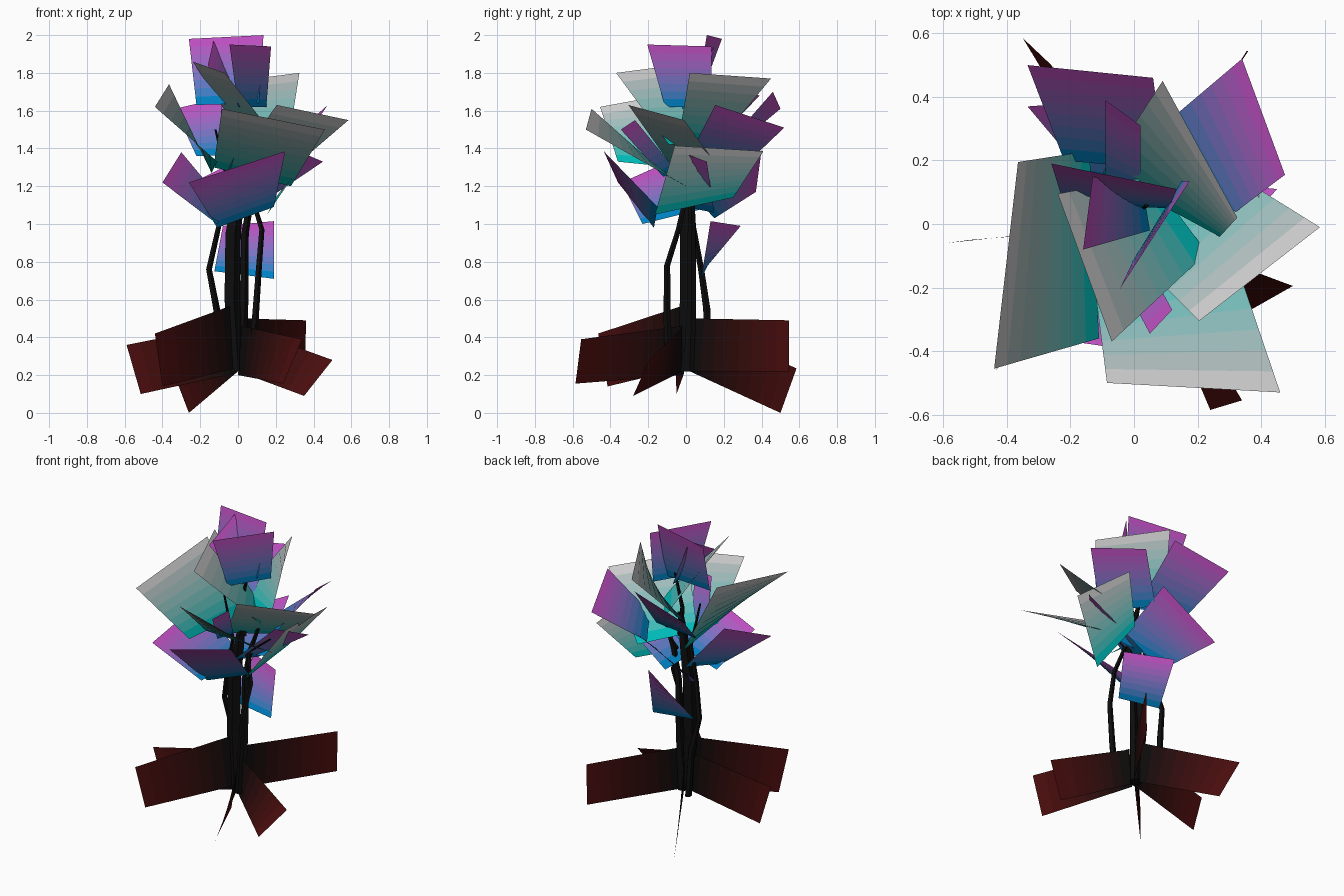
import bpy, bmesh, math
from mathutils import Vector

STEPS = 8


def ramp(name, a, b):
    """Row of materials fading from colour a (base) to colour b (tip)."""
    mats = []
    for i in range(STEPS):
        t = (i / (STEPS - 1)) ** 1.2
        m = bpy.data.materials.new(f"{name}_{i}")
        m.diffuse_color = [a[k] + (b[k] - a[k]) * t for k in range(3)] + [1]
        mats.append(m)
    return mats


violet = ramp("violet_petal", (0.0, 0.22, 0.55), (0.52, 0.08, 0.54))
teal = ramp("teal_petal", (0.0, 0.50, 0.48), (0.52, 0.52, 0.52))
red = ramp("root", (0.004, 0.003, 0.003), (0.07, 0.004, 0.004))
bark = bpy.data.materials.new("bark")
bark.diffuse_color = (0.004, 0.004, 0.004, 1)


def finish(name, bm, mats):
    me = bpy.data.meshes.new(name)
    bm.to_mesh(me)
    bm.free()
    for m in mats:
        me.materials.append(m)
    ob = bpy.data.objects.new(name, me)
    bpy.context.collection.objects.link(ob)


def blade(name, mats, tip_a, tip_b, base_b, base_a):
    """Flat four-cornered blade, cut in bands so its colour fades to the tip."""
    ta, tb, bb, ba = map(Vector, (tip_a, tip_b, base_b, base_a))
    bm = bmesh.new()
    rows = [(bm.verts.new(ba.lerp(ta, i / STEPS)), bm.verts.new(bb.lerp(tb, i / STEPS)))
            for i in range(STEPS + 1)]
    for i, (p, q) in enumerate(zip(rows, rows[1:])):
        bm.faces.new((p[0], p[1], q[1], q[0])).material_index = i
    finish(name, bm, mats)


def stem(name, path, sides=5):
    """Faceted tapering tube through (x, y, z, radius) points."""
    bm = bmesh.new()
    rings = [[bm.verts.new((x + r * math.cos(math.tau * k / sides),
                            y + r * math.sin(math.tau * k / sides), z))
              for k in range(sides)] for x, y, z, r in path]
    for lo, hi in zip(rings, rings[1:]):
        for k in range(sides):
            n = (k + 1) % sides
            bm.faces.new((lo[k], lo[n], hi[n], hi[k]))
    bm.faces.new(rings[0][::-1])
    bm.faces.new(rings[-1])
    finish(name, bm, [bark])


# Roots: upright blades radiating from the foot of the trunk
blade("root_front_left", red, (-.44, -.465, .42), (-.40, -.415, .14), (0, 0, .24), (-.03, -.01, .57))
blade("root_back_left", red, (-.35, .585, .235), (-.26, .50, .0), (0, .02, .22), (-.02, .04, .49))
blade("root_back_right", red, (.36, .545, .49), (.355, .545, .22), (.01, .01, .22), (.02, .03, .50))
blade("root_right", red, (.50, -.195, .28), (.35, -.28, .09), (.0, -.02, .22), (.03, -.02, .45))
blade("root_front_right", red, (.34, -.555, .39), (.24, -.585, .155), (0, -.02, .20), (.02, -.02, .46))
blade("root_left", red, (-.59, -.06, .36), (-.515, -.05, .10), (-.01, -.01, .21), (-.03, 0, .47))

# Stems
stem("trunk", [(-.01, 0, .22, .04), (-.035, .01, .6, .045), (-.03, .01, .95, .045),
               (.0, .01, 1.15, .035), (.03, .02, 1.4, .02)])
stem("second_stem", [(.01, .02, .22, .035), (.03, .03, .6, .025), (.035, .03, .95, .022),
                     (.07, .03, 1.15, .018), (.15, .05, 1.4, .008)])
stem("left_stem", [(-.10, .12, .24, .022), (-.115, .11, .55, .02), (-.155, .08, .76, .017),
                   (-.105, .04, .98, .015), (-.05, .02, 1.2, .012), (-.12, .02, 1.5, .006)])
stem("right_stem", [(.07, -.09, .24, .022), (.09, -.10, .5, .02), (.11, -.10, .78, .017),
                    (.125, -.04, .97, .015), (.07, 0, 1.15, .013), (.26, -.03, 1.3, .008)])
stem("top_stem", [(.03, .02, 1.25, .02), (.0, .04, 1.45, .014), (.04, .06, 1.68, .008)])

# Violet petals: lone low petal, lower ring, upper ring, crown
violets = {
    "low_petal": ((.19, .13, 1.015), (-.08, .29, .99), (-.125, .09, .75), (.19, .08, .71)),
    "lower_petal_left": ((-.40, -.34, 1.22), (-.30, .02, 1.38), (-.05, .09, 1.08), (-.11, -.23, 1.0)),
    "lower_petal_back": ((-.335, .37, 1.17), (.10, .40, 1.39), (.17, .06, 1.13), (-.15, .15, 1.03)),
    "lower_petal_front": ((-.26, -.36, 1.22), (.25, -.435, 1.385), (.19, -.15, 1.09), (-.11, -.17, .98)),
    "lower_petal_right": ((.45, .11, 1.33), (.31, -.05, 1.39), (.0, -.05, 1.10), (.05, .15, 1.06)),
    "upper_petal_back_left": ((-.335, .50, 1.61), (.06, .46, 1.70), (.10, .17, 1.37), (-.22, .20, 1.36)),
    "upper_petal_back_right": ((.475, .155, 1.63), (.34, .52, 1.51), (.08, .30, 1.30), (.27, .0, 1.33)),
    "small_petal_front": ((.12, -.27, 1.55), (.05, -.345, 1.50), (-.07, -.12, 1.25), (.0, -.05, 1.28)),
    "small_petal_back": ((-.09, .39, 1.68), (.02, .31, 1.70), (.02, .08, 1.40), (-.09, .12, 1.40)),
    "crown_petal_back": ((-.26, .19, 1.98), (.135, .11, 2.0), (.11, .05, 1.64), (-.22, .06, 1.63)),
    "crown_petal_right": ((.175, .135, 1.94), (-.045, -.205, 1.95), (.0, -.11, 1.62), (.15, .135, 1.62)),
    "crown_petal_left": ((-.13, .15, 1.97), (-.16, -.08, 1.84), (.05, -.02, 1.61), (.03, .10, 1.62)),
}
# Teal petals: wide blades opening outward
teals = {
    "wide_petal_left": ((-.365, .195, 1.74), (-.44, -.455, 1.62), (-.11, -.36, 1.33), (-.14, .23, 1.27)),
    "wide_petal_top_left": ((-.24, .095, 1.86), (-.07, -.37, 1.80), (.23, -.09, 1.42), (.05, .15, 1.42)),
    "wide_petal_top_back": ((.09, .45, 1.77), (.325, .02, 1.80), (.27, -.04, 1.45), (-.10, .16, 1.42)),
    "wide_petal_right": ((.585, -.01, 1.55), (.205, -.305, 1.63), (-.05, -.05, 1.27), (.20, .23, 1.22)),
    "wide_petal_front": ((-.085, -.50, 1.61), (.46, -.53, 1.50), (.28, .0, 1.20), (-.13, -.15, 1.30)),
    "wide_petal_low_right": ((.40, -.06, 1.415), (.38, .41, 1.385), (.20, .25, 1.14), (.155, -.165, 1.05)),
}
for name, corners in violets.items():
    blade(name, violet, *corners)
for name, corners in teals.items():
    blade(name, teal, *corners)
